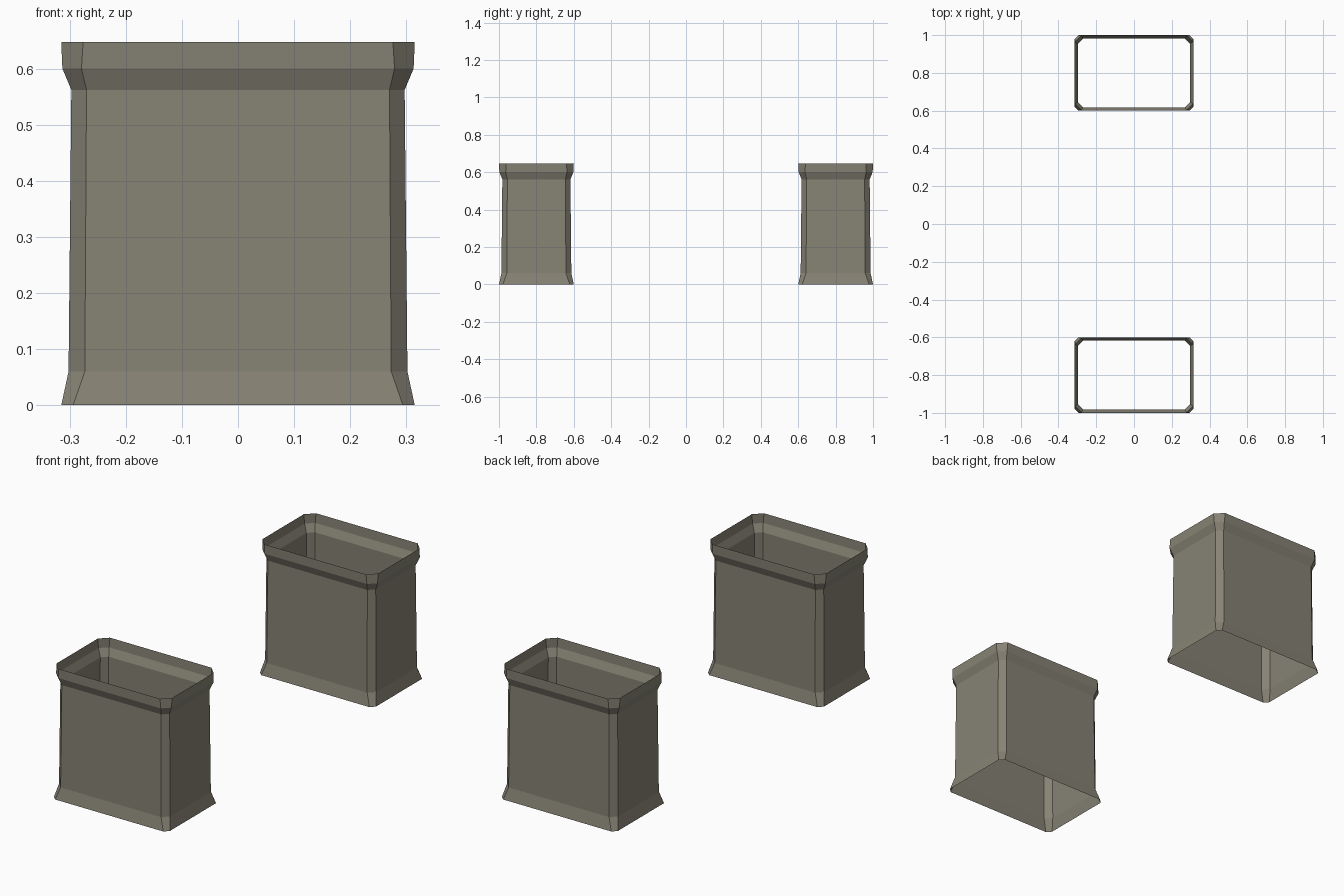
import bpy
import bmesh

cube = bpy.data.objects.get("Cube")
if cube:
    bpy.data.objects.remove(cube, do_unlink=True)

STONE = (0.24, 0.225, 0.175, 1.0)
stone = bpy.data.materials.new("warm grey stone")
stone.use_nodes = True
stone.diffuse_color = STONE
stone.node_tree.nodes["Principled BSDF"].inputs["Base Color"].default_value = STONE

# Wall profile: height, half width, half depth, corner chamfer
PROFILE = [
    (0.0, 0.315, 0.2, 0.021),
    (0.06, 0.302, 0.187, 0.029),
    (0.562, 0.297, 0.182, 0.027),
    (0.6, 0.313, 0.198, 0.034),
    (0.647, 0.315, 0.2, 0.039),
]


def chamfered_ring(bm, z, hx, hy, c):
    """Eight-sided rectangle outline, counter-clockwise."""
    outline = [(hx, c - hy), (hx, hy - c), (hx - c, hy), (c - hx, hy),
               (-hx, hy - c), (-hx, c - hy), (c - hx, -hy), (hx - c, -hy)]
    return [bm.verts.new((x, y, z)) for x, y in outline]


def open_pillar(name, y):
    """Thin open shell with flared foot and rim."""
    bm = bmesh.new()
    rings = [chamfered_ring(bm, *row) for row in PROFILE]
    for low, high in zip(rings, rings[1:]):
        for i in range(len(low)):
            j = (i + 1) % len(low)
            bm.faces.new((low[i], low[j], high[j], high[i]))
    mesh = bpy.data.meshes.new(name)
    bm.to_mesh(mesh)
    bm.free()
    mesh.materials.append(stone)
    obj = bpy.data.objects.new(name, mesh)
    obj.location.y = y
    bpy.context.collection.objects.link(obj)


open_pillar("front_pillar", -0.8)
open_pillar("back_pillar", 0.8)
